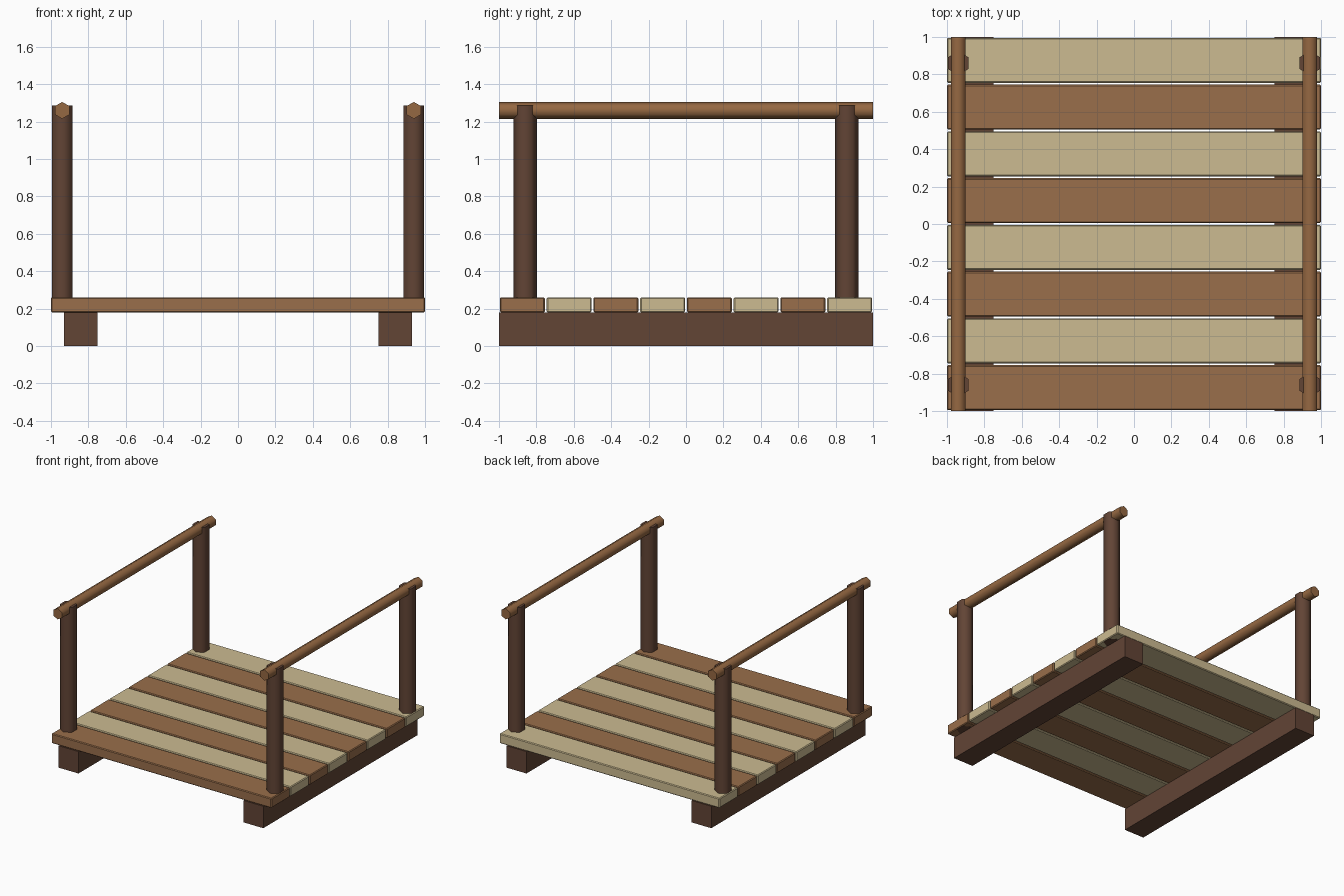
import bpy, math

if "Cube" in bpy.data.objects:
    bpy.data.objects.remove(bpy.data.objects["Cube"])


def material(name, rgb):
    # 8-bit sRGB colour to linear
    m = bpy.data.materials.new(name)
    m.diffuse_color = (*[(c / 255) ** 2.2 for c in rgb], 1)
    m.use_nodes = True
    m.node_tree.nodes["Principled BSDF"].inputs["Base Color"].default_value = m.diffuse_color
    return m


dark = material("dark_wood", (98, 70, 56))
brown = material("brown_wood", (152, 110, 76))
tan = material("tan_wood", (203, 186, 144))
rail_wood = material("rail_wood", (148, 104, 68))


def box(name, loc, size, mat, bevel=0):
    bpy.ops.mesh.primitive_cube_add(size=1, location=loc)
    ob = bpy.context.object
    ob.name = name
    ob.scale = size
    bpy.ops.object.transform_apply(location=False, rotation=False, scale=True)
    ob.data.materials.append(mat)
    if bevel:
        mod = ob.modifiers.new("soft_edge", 'BEVEL')
        mod.width = bevel
        mod.segments = 1
    return ob


def hex_rod(name, loc, radius, length, mat, rot=(0, 0, 0)):
    bpy.ops.mesh.primitive_cylinder_add(vertices=6, radius=radius, depth=length,
                                        location=loc, rotation=rot)
    ob = bpy.context.object
    ob.name = name
    ob.data.materials.append(mat)
    bpy.ops.object.shade_smooth_by_angle(angle=math.radians(65))
    return ob


# Deck planks in alternating colours, brown at the front
for i in range(8):
    box(f"plank_{i + 1}", (0, -0.875 + 0.25 * i, 0.22), (2, 0.24, 0.08),
        tan if i % 2 else brown, 0.006)

for side, sx in (("left", -1), ("right", 1)):
    # Support beam under the deck
    box(f"{side}_beam", (0.84 * sx, 0, 0.09), (0.18, 2, 0.18), dark)
    # Rail posts, set through the deck
    for end, sy in (("front", -1), ("back", 1)):
        hex_rod(f"{side}_{end}_post", (0.94 * sx, 0.86 * sy, 0.732), 0.063, 1.106, dark)
    # Handrail
    hex_rod(f"{side}_handrail", (0.94 * sx, 0, 1.26), 0.045, 2, rail_wood,
            (math.pi / 2, 0, 0))
